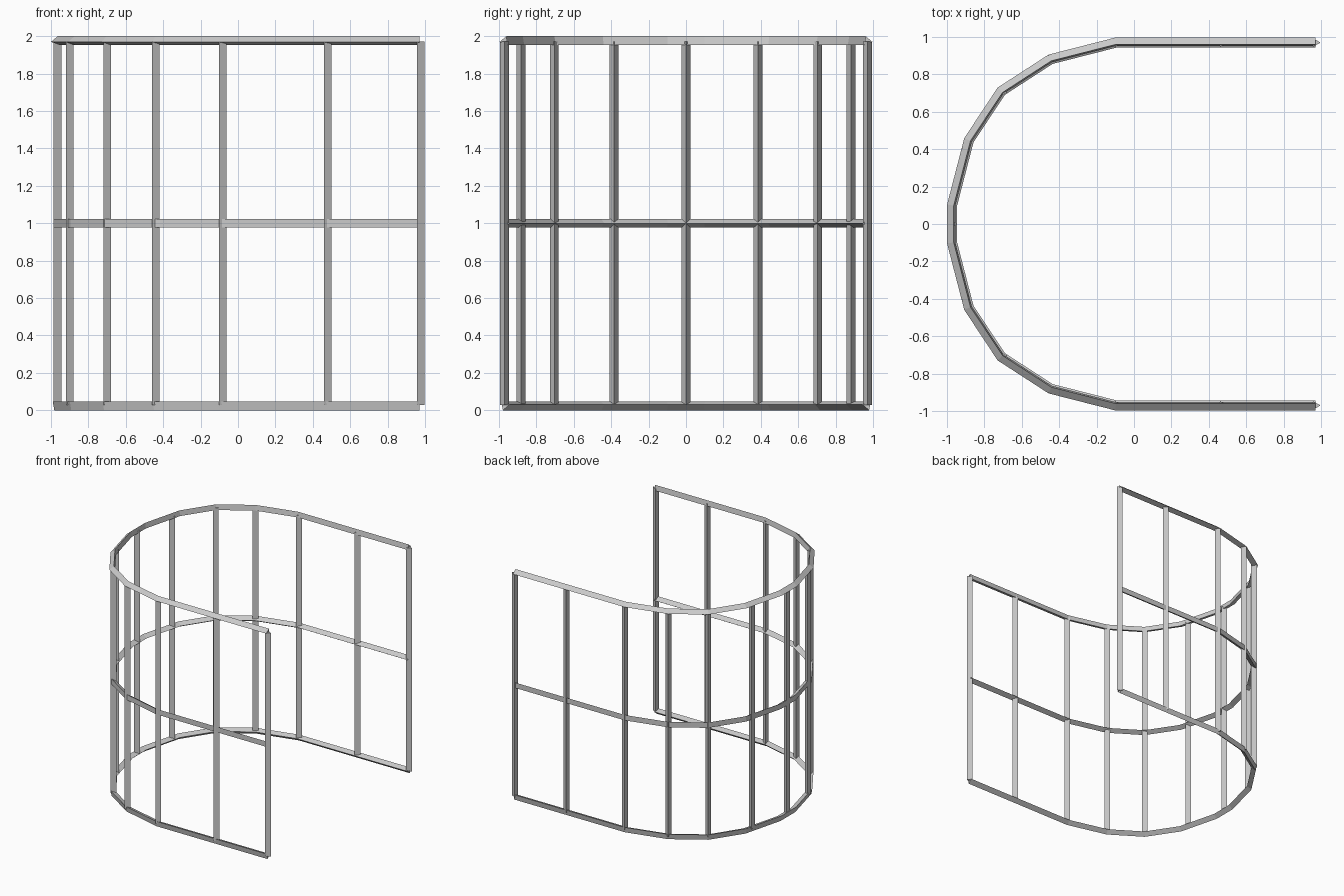
import bpy, bmesh
from math import cos, sin, radians
from mathutils import Vector

cube = bpy.data.objects.get("Cube")
if cube:
    bpy.data.objects.remove(cube, do_unlink=True)

RADIUS = 0.027  # circumradius of every three-sided bar

steel = bpy.data.materials.new("grey_steel")
steel.use_nodes = True
colour = (0.6, 0.6, 0.6, 1)
steel.diffuse_color = colour
steel.node_tree.nodes["Principled BSDF"].inputs["Base Color"].default_value = colour


def loft(name, sections):
    """Join equal cross-sections into one capped bar."""
    bm = bmesh.new()
    loops = [[bm.verts.new(p) for p in s] for s in sections]
    for a, b in zip(loops, loops[1:]):
        for i in range(len(a)):
            j = (i + 1) % len(a)
            bm.faces.new((a[i], a[j], b[j], b[i]))
    bm.faces.new(loops[0])
    bm.faces.new(loops[-1])
    bmesh.ops.recalc_face_normals(bm, faces=bm.faces)
    mesh = bpy.data.meshes.new(name)
    bm.to_mesh(mesh)
    bm.free()
    mesh.materials.append(steel)
    obj = bpy.data.objects.new(name, mesh)
    bpy.context.collection.objects.link(obj)


def triangle(roll):
    angles = [radians(roll + 120 * k) for k in range(3)]
    return [(RADIUS * cos(a), RADIUS * sin(a)) for a in angles]


def rail(name, path, z, roll):
    """Sweep a triangle along the plan path with mitred corners."""
    normals = []
    for a, b in zip(path, path[1:]):
        t = (b - a).normalized()
        normals.append(Vector((t.y, -t.x)))
    sections = []
    for i, p in enumerate(path):
        n0 = normals[max(i - 1, 0)]
        n1 = normals[min(i, len(normals) - 1)]
        mitre = (n0 + n1) / (1 + n0.dot(n1))
        sections.append([(*(p + mitre * out), z + up) for out, up in triangle(roll)])
    loft(name, sections)


def post(name, x, y):
    sections = [[(x + u, y + v, z) for u, v in triangle(0)] for z in (0.027, 1.973)]
    loft(name, sections)


# U-shaped plan, mirrored front to back
half = [(0.97, 0.97), (-0.097, 0.97), (-0.446, 0.881), (-0.71, 0.71),
        (-0.883, 0.448), (-0.973, 0.1)]
plan = [Vector(p) for p in half] + [Vector((x, -y)) for x, y in reversed(half)]

# Horizontal rails
rail("top_rail", plan, 1.9746, -10)
rail("middle_rail", plan, 1.0, 180)
rail("bottom_rail", plan, 0.0254, 170)

# Upright posts
post("centre_post", -0.972, 0)
posts = [(0.97, 0.97), (0.473, 0.97), (-0.088, 0.97), (-0.446, 0.882),
         (-0.706, 0.704), (-0.906, 0.385)]
for i, (x, y) in enumerate(posts, 1):
    post(f"back_post_{i}", x, y)
    post(f"front_post_{i}", x, -y)
